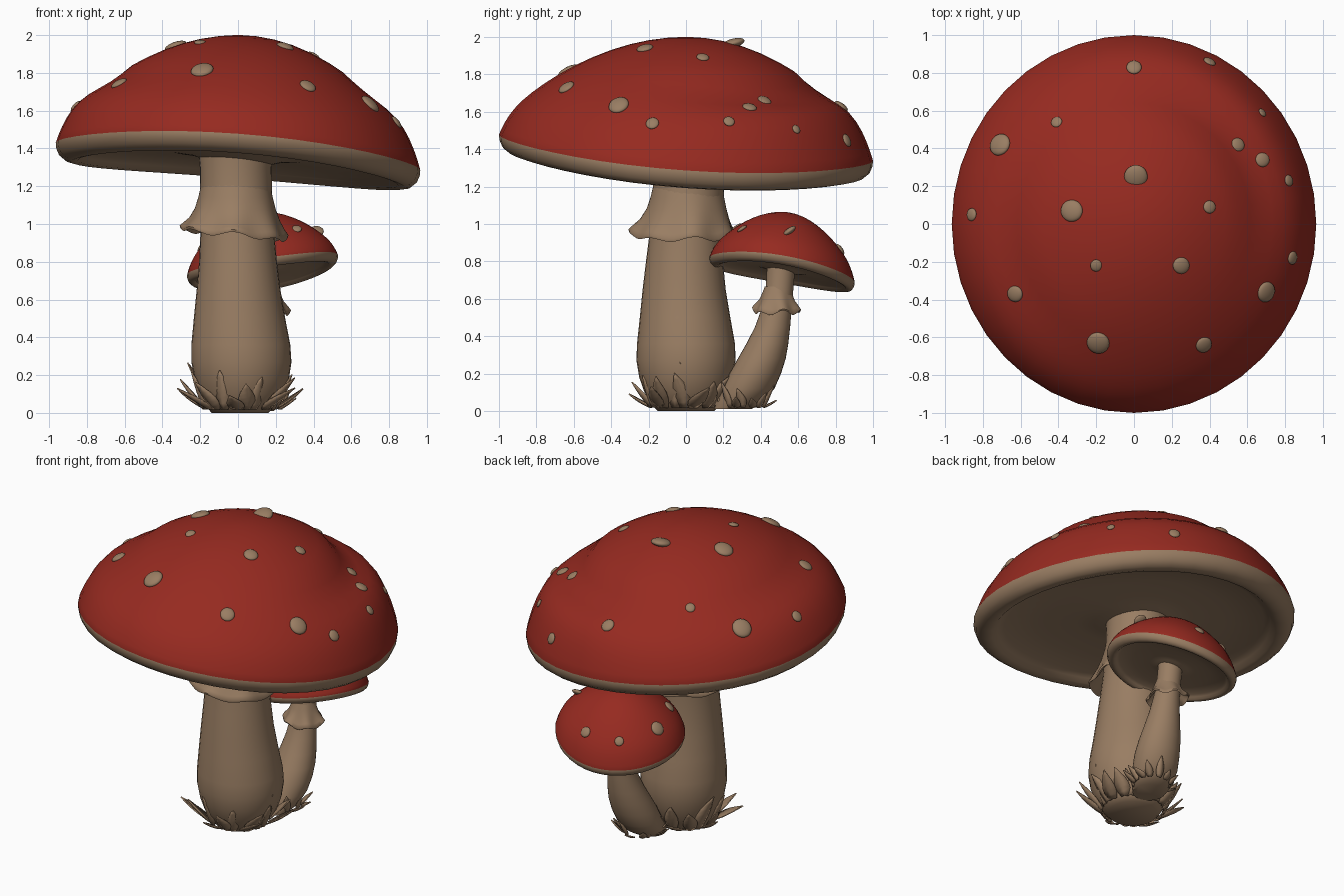
import bpy, bmesh, math, random
from mathutils import Vector, Matrix

if "Cube" in bpy.data.objects:
    bpy.data.objects.remove(bpy.data.objects["Cube"])

random.seed(4)
SEG = 40
TAU = math.tau


def material(name, rgb):
    m = bpy.data.materials.new(name)
    m.diffuse_color = (*rgb, 1)
    m.use_nodes = True
    m.node_tree.nodes["Principled BSDF"].inputs["Base Color"].default_value = m.diffuse_color
    return m


RED = material("cap red", (0.305, 0.023, 0.0145))
TAN = material("stem tan", (0.32, 0.207, 0.125))


def finish(name, bm, mats, angle=60):
    bmesh.ops.recalc_face_normals(bm, faces=bm.faces)
    me = bpy.data.meshes.new(name)
    bm.to_mesh(me)
    bm.free()
    ob = bpy.data.objects.new(name, me)
    bpy.context.collection.objects.link(ob)
    for m in mats:
        me.materials.append(m)
    bpy.ops.object.select_all(action='DESELECT')
    ob.select_set(True)
    bpy.context.view_layer.objects.active = ob
    bpy.ops.object.shade_smooth_by_angle(angle=math.radians(angle))
    return ob


def skin(name, rings, mats, tan_from=None, caps=True, loop=False):
    """Bridge rings of points; faces after ring 'tan_from' use the second material."""
    bm = bmesh.new()
    vs = [[bm.verts.new(p) for p in ring] for ring in rings]
    n = len(rings[0])
    pairs = [(i, i + 1) for i in range(len(vs) - 1)] + ([(len(vs) - 1, 0)] if loop else [])
    for i, j in pairs:
        for k in range(n):
            l = (k + 1) % n
            f = bm.faces.new((vs[i][k], vs[i][l], vs[j][l], vs[j][k]))
            if tan_from is not None and i >= tan_from:
                f.material_index = 1
    if caps:
        bm.faces.new(vs[0])
        f = bm.faces.new(vs[-1])
        f.material_index = 1 if tan_from is not None else 0
    return finish(name, bm, mats)


class Cap:
    """Dome whose rim height tilts and waves around the circle."""

    def __init__(s, c, rx, ry, top, rim, tx, ty, wave, band, lump):
        s.c, s.rx, s.ry, s.top, s.lump = c, rx, ry, top, lump
        s.rim, s.tx, s.ty, s.wave, s.band = rim, tx, ty, wave, band

    def edge(s, a):
        return s.tx * math.cos(a) + s.ty * math.sin(a) + s.wave * math.cos(2 * a)

    def at(s, r, a, z):
        return Vector((s.c[0] + s.rx * r * math.cos(a), s.c[1] + s.ry * r * math.sin(a), z))

    def dome(s, r, a):
        g = 0.83 * r ** 2 + 0.17 * r ** 18
        if r > .58:  # soft dip and swell towards the back right and the left
            side = max(0, math.cos(a - .87)) ** 2 + .45 * max(0, -math.cos(a)) ** 2
            g += s.lump * side * math.sin(TAU * (r - .58) / .42)
        return s.at(r, a, s.top - g * (s.top - s.rim - s.edge(a)))

    def build(s, name):
        ang = [TAU * k / SEG for k in range(SEG)]
        tops = (.02, .1, .2, .3, .4, .5, .58, .64, .7, .76, .82, .87, .91, .94, .965, .985, 1)
        rings = [[s.dome(r, a) for a in ang] for r in tops]
        # rolled rim, then the hollow underside
        for r, off in ((.997, -.03), (.982, -.065), (.95, -.09), (.915, -.098), (.88, -.09),
                       (.85, -.065), (.81, -.045), (.6, -.025), (.35, -.02), (.25, -.03), (.15, -.06)):
            rings.append([s.at(r, a, s.rim + s.edge(a) * min(1, r * 1.05) + off * s.band) for a in ang])
        skin(name, rings, [RED, TAN], tan_from=len(tops) - 1)

    def spots(s, name, items):
        bm = bmesh.new()
        for x, y, size in items:
            u, v = (x - s.c[0]) / s.rx, (y - s.c[1]) / s.ry
            r, a = math.hypot(u, v), math.atan2(v, u)
            p = s.dome(r, a)
            n = (s.dome(r + .01, a) - s.dome(r - .01, a)).cross(s.dome(r, a + .02) - s.dome(r, a - .02))
            if n.z < 0:
                n = -n
            rot = n.to_track_quat('Z', 'Y').to_matrix().to_4x4()
            mat = Matrix.Translation(p) @ rot @ Matrix.Diagonal((size, size * 1.05, size * .4, 1))
            bmesh.ops.create_icosphere(bm, subdivisions=3, radius=1, matrix=mat)
        finish(name, bm, [TAN])


def stem(name, keys):
    rings = [[(x + r * math.cos(TAU * k / 32), y + r * math.sin(TAU * k / 32), z)
              for k in range(32)] for z, x, y, r in keys]
    skin(name, rings, [TAN])


def skirt(name, c, profile, lobes, wave_z, wave_r, tilt):
    """Frilled ring: profile points are (radius, z, waviness)."""
    rings = []
    for r, z, w in profile:
        ring = []
        for k in range(64):
            a = TAU * k / 64
            f = w * (math.sin(lobes * a) + .5 * math.sin((lobes - 3) * a + 1))
            rr = r + wave_r * f
            # the ring is centred on the stem at its top and drifts to c at its edge
            drift = min(1, w + .2)
            ring.append((c[0] * drift + c[2] + rr * math.cos(a), c[1] * drift + c[3] + rr * math.sin(a),
                         z + wave_z * f - w * tilt * math.cos(a)))
        rings.append(ring)
    skin(name, rings, [TAN], caps=False, loop=True)


def leaves(name, c, base, count, size):
    """Ring of pointed, cupped scales around a stem foot."""
    bm = bmesh.new()
    for i in range(count):
        a = TAU * (i + random.uniform(-.3, .3)) / count
        out, side = Vector((math.cos(a), math.sin(a), 0)), Vector((-math.sin(a), math.cos(a), 0))
        upright = (.9, .35, .6)[i % 3] * random.uniform(.85, 1.1)
        length = size * random.uniform(.7, 1.05)
        twist = random.uniform(-.35, .35)
        rows = []
        for j in range(7):
            t = j / 6
            mid = Vector((c[0], c[1], .02)) + out * (base + length * t * (.82 - .5 * upright))
            mid += Vector((0, 0, length * (upright * t + .1 * t * t))) + side * twist * length * t * t
            w = size * .18 * (math.sin(math.pi * (.15 + .85 * t)) + .02)
            cup = out * w * .35
            rows.append([bm.verts.new(mid - side * w - cup), bm.verts.new(mid + out * w * .15),
                         bm.verts.new(mid + side * w - cup)])
        for p, q in zip(rows, rows[1:]):
            for k in (0, 1):
                bm.faces.new((p[k], p[k + 1], q[k + 1], q[k]))
    ob = finish(name, bm, [TAN], 80)
    mod = ob.modifiers.new("thickness", 'SOLIDIFY')
    mod.thickness = .007
    mod.offset = 0


# Large mushroom
big = Cap((0, 0), .965, 1.0, 2.0, 1.383, -.072, -.07, -.025, 1, .06)
big.build("large_cap")
big.spots("large_cap_spots", [
    (0, .83, .04), (.4, .86, .034), (.68, .59, .024), (-.41, .54, .03), (-.71, .42, .06),
    (.55, .42, .037), (.68, .34, .038), (.82, .23, .03), (.01, .25, .062), (.4, .09, .034),
    (-.33, .07, .058), (-.86, .05, .034), (-.2, -.22, .031), (.25, -.22, .044), (.84, -.18, .035),
    (-.63, -.37, .043), (.7, -.36, .055), (.37, -.64, .044), (-.19, -.63, .06)])
stem("large_stem", [
    (0, .01, .0, .15), (.03, .015, .0, .18), (.1, .02, .0, .222), (.18, .02, .0, .25),
    (.27, .018, .0, .265), (.36, .015, .0, .262), (.5, .008, -.005, .242), (.65, .003, -.01, .222),
    (.8, 0, -.008, .206), (.95, -.004, 0, .195), (1.15, -.01, .012, .19), (1.3, -.012, .018, .19),
    (1.4, -.012, .02, .2)])
skirt("large_stem_skirt", (-.012, -.03, -.01, .015), [
    (.18, 1.22, 0), (.197, 1.14, .05), (.213, 1.08, .15), (.238, 1.02, .4), (.266, .975, .8),
    (.28, .955, 1), (.276, .942, 1), (.255, .955, .8), (.225, 1.0, .3), (.17, 1.04, 0)],
    7, .011, .009, .028)
leaves("large_stem_leaves", (.01, 0), .19, 22, .245)

# Small mushroom
small = Cap((.13, .513), .4, .389, 1.065, .768, .052, -.065, .013, .48, 0)
small.build("small_cap")
spots = [(.71, .1, .04), (.45, -.55, .028), (-.1, -.62, .03), (.1, .8, .032), (-.45, .69, .028),
         (-.78, .13, .042), (-.6, -.46, .036)]
small.spots("small_cap_spots", [(.13 + .4 * u, .513 + .389 * v, s) for u, v, s in spots])
stem("small_stem", [
    (.01, .09, .25, .1), (.05, .1, .29, .125), (.12, .115, .335, .138), (.2, .128, .37, .138),
    (.28, .137, .405, .128), (.36, .143, .435, .112), (.45, .147, .463, .094), (.55, .148, .485, .08),
    (.65, .143, .5, .074), (.79, .135, .51, .076)])
skirt("small_stem_skirt", (0, 0, .146, .487), [
    (.066, .665, 0), (.079, .63, .1), (.095, .59, .3), (.115, .56, .8), (.128, .54, 1),
    (.124, .532, 1), (.108, .55, .8), (.066, .59, 0)], 6, .01, .006, .01)
leaves("small_stem_leaves", (.12, .31), .11, 14, .13)
